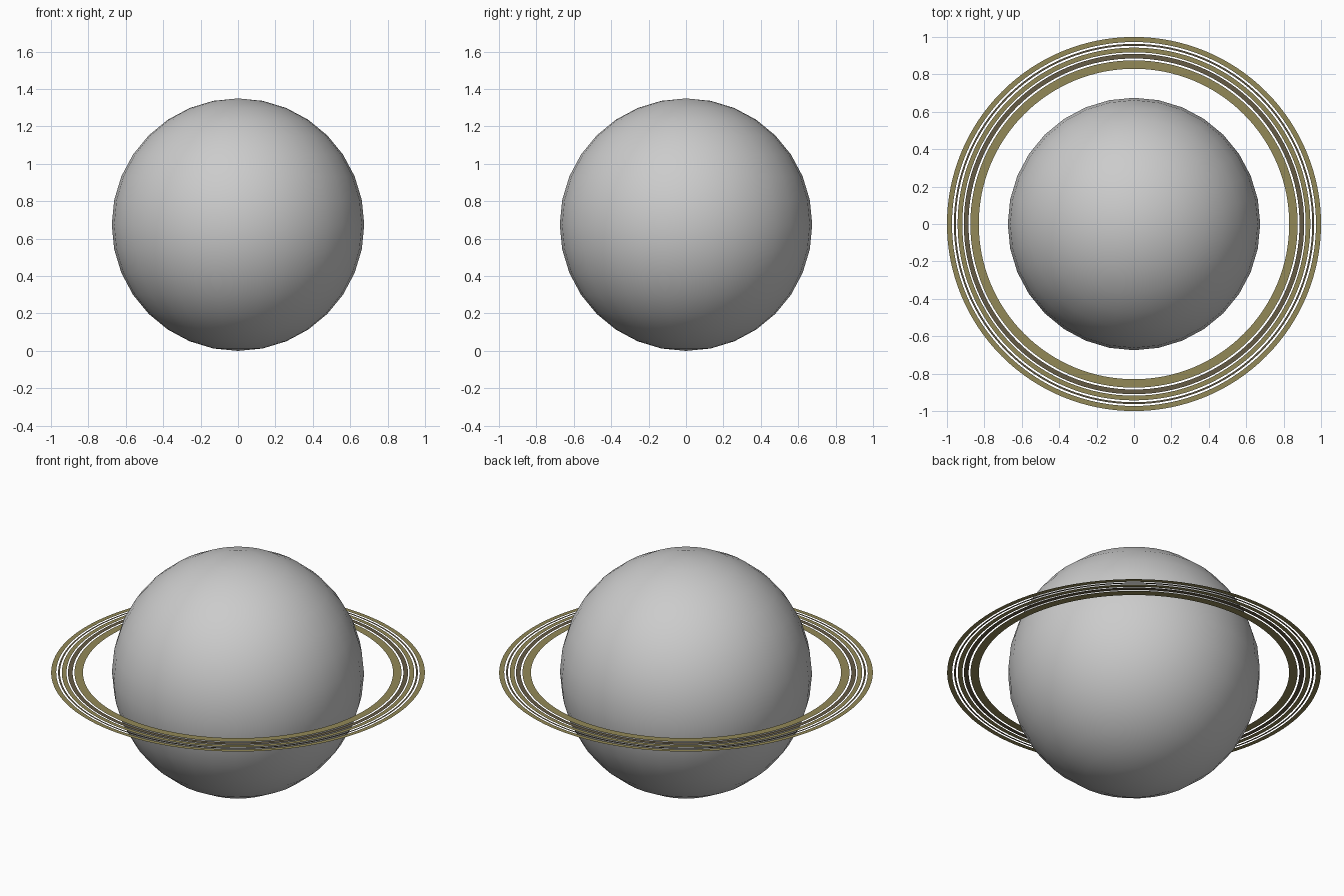
import bpy, bmesh, math

if "Cube" in bpy.data.objects:
    bpy.data.objects.remove(bpy.data.objects["Cube"])

R = 0.675        # planet radius, also the height of its centre


def material(name, rgb):
    m = bpy.data.materials.new(name)
    m.diffuse_color = (*rgb, 1)
    m.use_nodes = True
    m.node_tree.nodes["Principled BSDF"].inputs["Base Color"].default_value = m.diffuse_color
    return m


grey = material("grey", (0.6, 0.6, 0.6))
olive = material("olive", (0.29, 0.25, 0.095))
brown = material("dark_brown", (0.13, 0.105, 0.06))

# Planet: smooth sphere with 32 sides and 16 rings
bpy.ops.mesh.primitive_uv_sphere_add(segments=32, ring_count=16, radius=R, location=(0, 0, R))
planet = bpy.context.object
planet.name = "planet"
planet.data.materials.append(grey)
bpy.ops.object.shade_smooth()


# Flat ring bands lying in the equator plane
def ring(name, inner, outer, mat, sides=128):
    bm = bmesh.new()
    loops = [[bm.verts.new((r * math.cos(2 * math.pi * i / sides),
                            r * math.sin(2 * math.pi * i / sides), 0))
              for i in range(sides)] for r in (inner, outer)]
    a, b = loops
    for i in range(sides):
        j = (i + 1) % sides
        bm.faces.new((a[i], b[i], b[j], a[j]))
    mesh = bpy.data.meshes.new(name)
    bm.to_mesh(mesh)
    bm.free()
    mesh.materials.append(mat)
    ob = bpy.data.objects.new(name, mesh)
    ob.location.z = R
    bpy.context.collection.objects.link(ob)


ring("inner_ring", 0.83, 0.875, olive)
ring("inner_dark_ring", 0.885, 0.910, brown)
ring("middle_ring", 0.918, 0.943, olive)
ring("outer_dark_ring", 0.953, 0.963, brown)
ring("outer_ring", 0.973, 1.0, olive)
